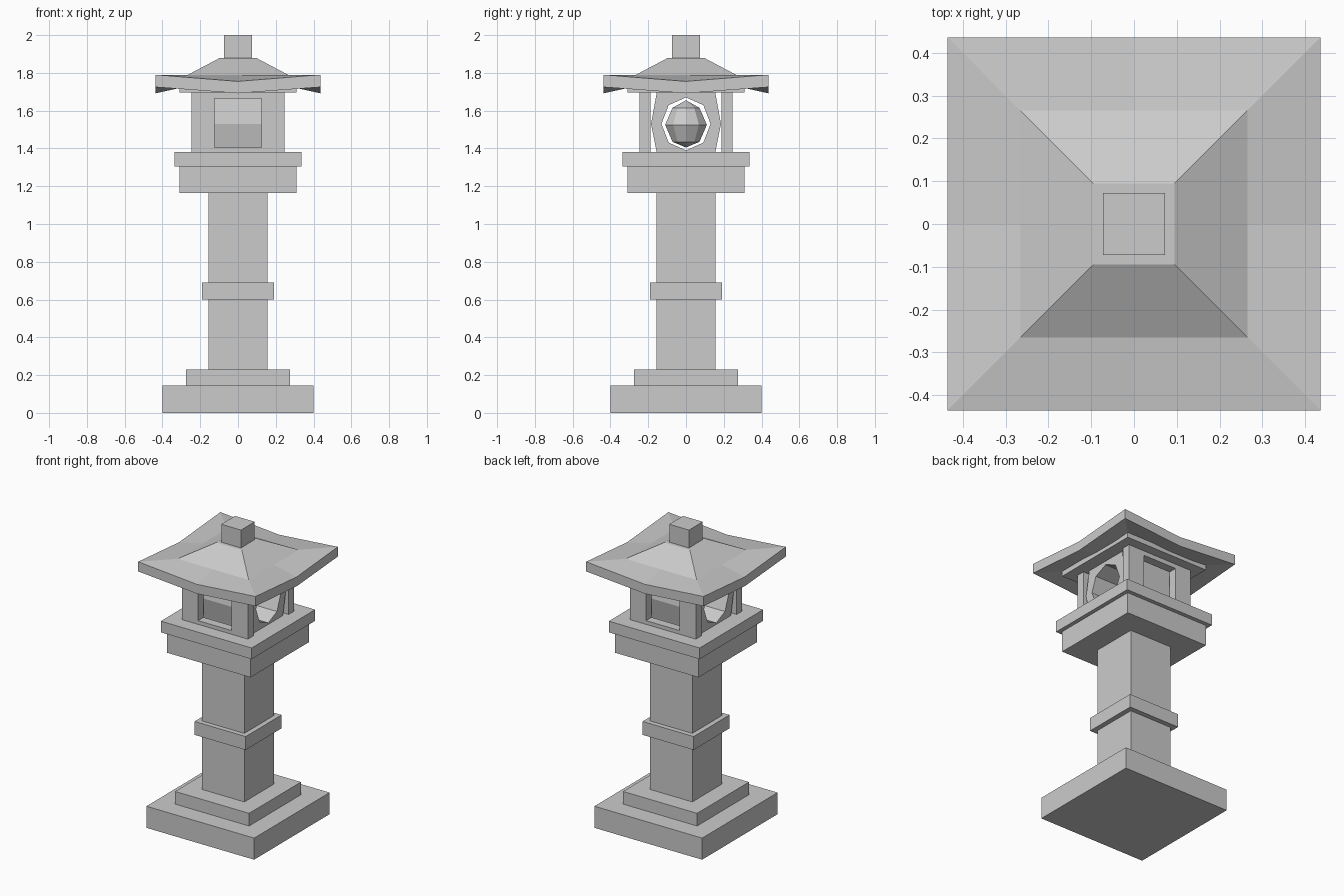
import bpy, bmesh, math

if "Cube" in bpy.data.objects:
    bpy.data.objects.remove(bpy.data.objects["Cube"])


def mesh_object(name, bm):
    bmesh.ops.recalc_face_normals(bm, faces=bm.faces)
    me = bpy.data.meshes.new(name)
    bm.to_mesh(me)
    bm.free()
    ob = bpy.data.objects.new(name, me)
    bpy.context.collection.objects.link(ob)
    return ob


def slab(name, half, z0, z1):
    bm = bmesh.new()
    bmesh.ops.create_cube(bm, size=1)
    for v in bm.verts:
        v.co = (v.co.x * 2 * half, v.co.y * 2 * half, z0 + (v.co.z + 0.5) * (z1 - z0))
    return mesh_object(name, bm)


def loft(bm, loops, closed=False):
    """Join loops of equal point count with quads; return the vertex loops."""
    rings = [[bm.verts.new(p) for p in loop] for loop in loops]
    pairs = list(zip(rings, rings[1:])) + ([(rings[-1], rings[0])] if closed else [])
    for a, b in pairs:
        for i in range(len(a)):
            j = (i + 1) % len(a)
            bm.faces.new((a[i], a[j], b[j], b[i]))
    return rings


# Stacked square blocks
for name, half, z0, z1 in [
    ("base", 0.40, 0, 0.145), ("base_step", 0.275, 0.145, 0.23),
    ("column", 0.157, 0.23, 1.165), ("column_band", 0.19, 0.60, 0.69),
    ("platform", 0.31, 1.165, 1.305), ("platform_rim", 0.337, 1.305, 1.38),
    ("roof_plate", 0.31, 1.695, 1.75), ("finial", 0.073, 1.87, 2.0),
]:
    slab(name, half, z0, z1)

# Front and back walls with a square window
def rect(half, z0, z1, y):
    return [(-half, y, z0), (half, y, z0), (half, y, z1), (-half, y, z1)]

for name, s in (("front_wall", -1), ("back_wall", 1)):
    bm = bmesh.new()
    loft(bm, [rect(0.245, 1.38, 1.695, s * 0.245), rect(0.125, 1.405, 1.665, s * 0.245),
              rect(0.125, 1.405, 1.665, s * 0.187), rect(0.245, 1.38, 1.695, s * 0.187)], True)
    mesh_object(name, bm)

# Bulging lamp housing with an octagonal opening running side to side
outer = [(0.185, 1.53), (0.155, 1.695), (0, 1.695), (-0.155, 1.695),
         (-0.185, 1.53), (-0.155, 1.38), (0, 1.38), (0.155, 1.38)]
hole = [(0.13 * math.cos(i * math.pi / 4), 1.53 + 0.14 * math.sin(i * math.pi / 4))
        for i in range(8)]
bm = bmesh.new()
loft(bm, [[(x, y, z) for y, z in pts]
          for pts, x in ((outer, 0.225), (hole, 0.225), (hole, -0.225), (outer, -0.225))], True)
mesh_object("lamp_housing", bm)

# Faceted drop-shaped lamp inside
bm = bmesh.new()
rings = loft(bm, [[(r * math.cos(i * math.pi / 5), r * math.sin(i * math.pi / 5), z)
                   for i in range(10)]
                  for r, z in ((0.075, 1.435), (0.116, 1.525), (0.075, 1.615))])
for ring, z in ((rings[0], 1.405), (rings[-1], 1.655)):
    tip = bm.verts.new((0, 0, z))
    for i in range(10):
        bm.faces.new((ring[i], ring[(i + 1) % 10], tip))
mesh_object("lamp", bm)

# Hipped roof with upswept corners
def square(h, z_mid, z_corner):
    dirs = [(1, 0), (1, 1), (0, 1), (-1, 1), (-1, 0), (-1, -1), (0, -1), (1, -1)]
    return [(h * x, h * y, z_corner if x and y else z_mid) for x, y in dirs]

bm = bmesh.new()
rings = loft(bm, [square(0.095, 1.88, 1.88), square(0.265, 1.79, 1.79),
                  square(0.436, 1.755, 1.79), square(0.436, 1.692, 1.725),
                  square(0.265, 1.73, 1.73)])
bm.faces.new(rings[0])
bm.faces.new(rings[-1])
mesh_object("roof", bm)
